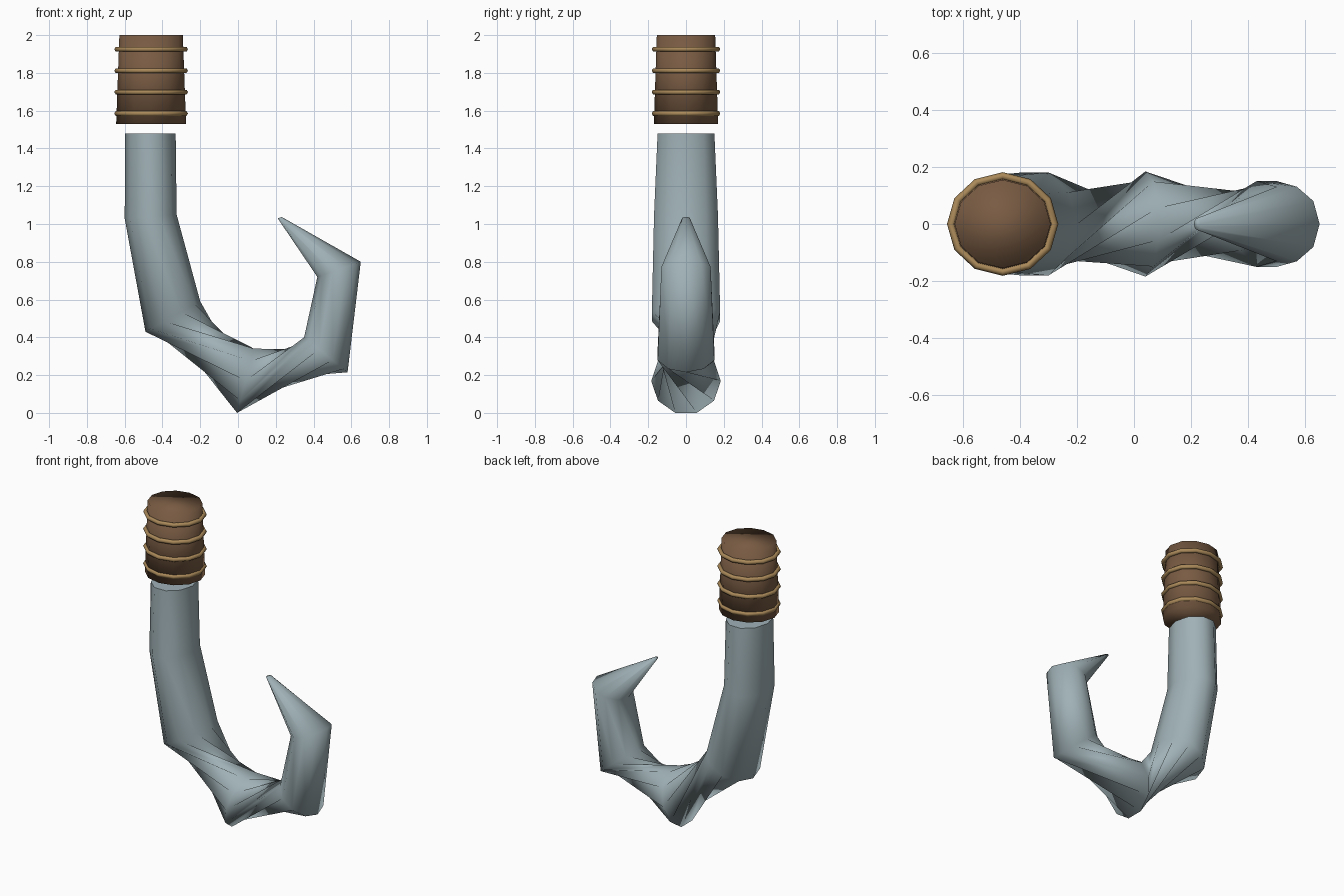
import bpy, bmesh, math
from mathutils import Vector

old = bpy.data.objects.get("Cube")
if old:
    bpy.data.objects.remove(old, do_unlink=True)


def make_material(name, rgb):
    mat = bpy.data.materials.new(name)
    mat.use_nodes = True
    color = (*rgb, 1.0)
    mat.diffuse_color = color
    mat.node_tree.nodes["Principled BSDF"].inputs["Base Color"].default_value = color
    return mat


steel = make_material("pale steel", (0.35, 0.44, 0.47))
leather = make_material("brown leather", (0.19, 0.105, 0.056))
cord = make_material("tan cord", (0.40, 0.25, 0.10))


def make_object(name, bm, mat):
    bmesh.ops.recalc_face_normals(bm, faces=bm.faces)
    mesh = bpy.data.meshes.new(name)
    bm.to_mesh(mesh)
    bm.free()
    mesh.materials.append(mat)
    obj = bpy.data.objects.new(name, mesh)
    bpy.context.collection.objects.link(obj)
    return obj


# Hook: ten-sided sections from shank to tip
# outer x, outer z, inner x, inner z, half width in y, twist in degrees
SIDES = 10
sections = [
    (-0.597, 1.48, -0.33, 1.48, 0.158, 0),
    (-0.60, 1.03, -0.325, 1.05, 0.178, 0),
    (-0.49, 0.43, -0.20, 0.59, 0.19, 0),
    (-0.005, 0.0, 0.085, 0.34, 0.184, 90),
    (0.58, 0.215, 0.35, 0.40, 0.158, 180),
    (0.65, 0.80, 0.42, 0.72, 0.137, 180),
    (0.232, 1.037, 0.21, 1.03, 0.02, 180),
]
bm = bmesh.new()
rings = []
for ox, oz, ix, iz, width, twist in sections:
    outer, inner = Vector((ox, 0, oz)), Vector((ix, 0, iz))
    centre, radial = (outer + inner) / 2, (outer - inner) / 2
    if twist == 90:
        radial = radial / math.cos(math.pi / SIDES)
    ring = []
    for i in range(SIDES):
        a = math.tau * i / SIDES + math.radians(twist)
        side = Vector((0, -width * math.sin(a), 0))
        ring.append(bm.verts.new(centre + radial * math.cos(a) + side))
    rings.append(ring)

for k in range(len(rings) - 1):
    a, b = rings[k], rings[k + 1]
    twisted = sections[k][5] != sections[k + 1][5]
    for i in range(SIDES):
        j = (i + 1) % SIDES
        if twisted:
            bm.faces.new((a[i], a[j], b[j]))
            bm.faces.new((a[i], b[j], b[i]))
        else:
            bm.faces.new((a[i], a[j], b[j], b[i]))
for face in bm.faces:
    face.smooth = True
bm.faces.new(rings[-1]).smooth = True
bm.faces.new(rings[0]).smooth = False
make_object("hook", bm, steel)

# Handle grip: slightly tapered twelve-sided cylinder
GRIP_X = -0.46
bm = bmesh.new()
bmesh.ops.create_cone(bm, cap_ends=True, segments=12, radius1=0.185,
                      radius2=0.168, depth=0.47)
for v in bm.verts:
    v.co.y *= 0.92
for face in bm.faces:
    face.smooth = True
grip = make_object("grip", bm, leather)
grip.location = (GRIP_X, 0, 1.765)

# Cord bands wrapped round the grip
for n in range(4):
    bpy.ops.mesh.primitive_torus_add(
        major_segments=12, minor_segments=6, major_radius=0.181,
        minor_radius=0.014, location=(GRIP_X, 0, 1.585 + 0.1135 * n))
    band = bpy.context.object
    band.name = f"grip_band_{n + 1}"
    band.scale.y = 0.93
    band.data.materials.append(cord)
    bpy.ops.object.shade_smooth()
